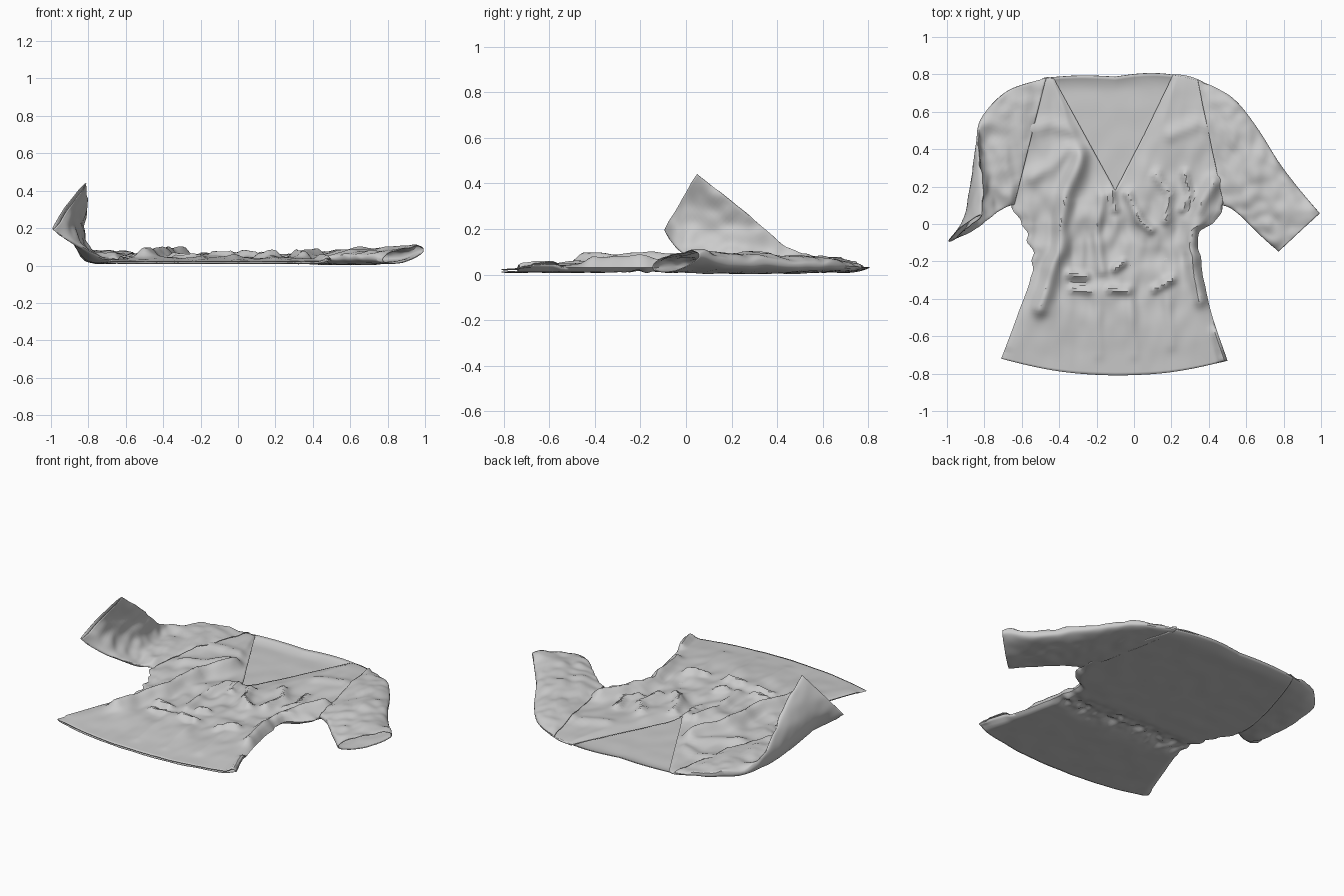
import bpy, bmesh, math
from mathutils import Vector, noise

if "Cube" in bpy.data.objects:
    bpy.data.objects.remove(bpy.data.objects["Cube"])


def spline(pts, t):
    """Catmull-Rom through tuples, t in 0..1."""
    f = t * (len(pts) - 1)
    i = min(int(f), len(pts) - 2)
    f -= i
    p1, p2 = pts[i], pts[i + 1]
    p0, p3 = pts[max(i - 1, 0)], pts[min(i + 2, len(pts) - 1)]
    return [0.5 * (2 * b + (c - a) * f + (2 * a - 5 * b + 4 * c - d) * f * f
                   + (3 * b - a - 3 * c + d) * f ** 3) for a, b, c, d in zip(p0, p1, p2, p3)]


def linear(pts, t):
    f = t * (len(pts) - 1)
    i = min(int(f), len(pts) - 2)
    f -= i
    return [a + (b - a) * f for a, b in zip(pts[i], pts[i + 1])]


def crumple(x, y, z, freq):
    return noise.noise(Vector((x, y, z)) * freq)


def ridge(x, y, pts, h, w):
    """A soft fold along a polyline."""
    p, best = Vector((x, y)), 9
    for a, b in zip(pts, pts[1:]):
        a, d = Vector(a), Vector(b) - Vector(a)
        k = max(0, min(1, (p - a).dot(d) / d.length_squared))
        best = min(best, (p - a - d * k).length)
    return h * math.exp(-(best / w) ** 2)


def step(a, b, t):
    t = max(0, min(1, (t - a) / (b - a)))
    return t * t * (3 - 2 * t)


# Panel borders, from hem to shoulder
LEFT = [(-.71, -.72), (-.62, -.48), (-.545, -.25), (-.57, -.05), (-.65, .10), (-.61, .4), (-.49, .78)]
RIGHT = [(.50, -.73), (.415, -.48), (.365, -.25), (.345, -.08), (.48, .10), (.47, .4), (.36, .765)]
MID = [(-.1, -.81), (-.1, -.53), (-.1, -.26), (-.1, -.03), (-.1, .18)]
NECK_L = MID + [(-.265, .48), (-.43, .78)]
NECK_R = MID + [(.055, .48), (.21, .80)]
BACK_MID = MID + [(-.1, .5), (-.1, .788)]

# Main folds on the front: path, height, width
FOLDS = [
    ([(-.27, .38), (-.37, .15), (-.41, -.15), (-.5, -.45)], .055, .045),
    ([(.42, .22), (.33, .05), (.31, -.15), (.36, -.4)], .045, .04),
    ([(-.17, .15), (-.2, -.05), (-.17, -.25)], .025, .03),
    ([(-.03, .16), (.03, .02), (.09, -.03)], .03, .025),
    ([(.12, .26), (.19, .16), (.17, .02)], .025, .025),
    ([(.27, .27), (.3, .16), (.26, .08)], .025, .02),
    ([(-.12, .17), (-.1, .08)], .03, .022),
    ([(-.6, .5), (-.45, .53), (-.33, .5)], .018, .04),
    ([(.2, .48), (.35, .54), (.5, .5)], .018, .04),
    ([(-.55, .25), (-.45, .3), (-.35, .4)], .02, .04),
    ([(-.2, -.35), (-.19, -.7)], .012, .03),
    ([(-.02, -.35), (.0, -.7)], .012, .03),
    ([(.17, -.3), (.2, -.65)], .012, .03),
    ([(-.34, -.27), (-.26, -.28)], .03, .025),
    ([(-.33, -.35), (-.24, -.36)], .022, .02),
    ([(-.13, -.35), (-.04, -.36)], .03, .022),
    ([(-.1, -.24), (-.06, -.21)], .03, .022),
    ([(.11, -.35), (.2, -.3)], .028, .022),
]


def front_z(x, y, u, v):
    z = .042 + sum(ridge(x, y, *f) for f in FOLDS)
    waist = math.exp(-((y + .08) / .25) ** 2)
    z += .012 * crumple(x, y, 0, 5) + (.006 + .016 * waist) * crumple(x, y * .6, 3, 15)
    z = .016 + (z - .016) * step(-.12, .22, v)
    opening = step(.8, 1, u) * step(.66, .72, v)
    z += (.03 - z) * opening * .85
    edge = min(1, u / .10) ** .5
    edge += (1 - edge) * step(.66, .74, v)
    edge *= min(1, (1 - v) / .07) ** .5
    z = .03 + (z - .03) * edge if v > .05 else .022 + (z - .022) * edge
    return z + ridge(x, y, [(.44, -.58), (.475, -.72)], .03, .025)


def back_z(x, y, u, v):
    rim = (1 - min(1, u / .07)) ** 2 * (1 - step(.66, .74, v))
    rim = max(rim, (1 - min(1, (1 - v) / .05)) ** 2)
    top = .03 if v > .05 else .022
    band = math.exp(-((y + .2 + .05 * crumple(x, 0, 7, 4)) / .07) ** 2)
    z = .009 + .003 * crumple(x, y, 9, 9) + band * (.016 + .022 * crumple(x, y, 5, 20))
    z = z + (top - z) * rim
    return max(z, .004) + ridge(x, y, [(.44, -.58), (.475, -.72)], .015, .025)


def finish(bm, name):
    mesh = bpy.data.meshes.new(name)
    bm.to_mesh(mesh)
    bm.free()
    ob = bpy.data.objects.new(name, mesh)
    bpy.context.collection.objects.link(ob)
    cloth = ob.modifiers.new("cloth_thickness", 'SOLIDIFY')
    cloth.thickness, cloth.offset = .004, -1
    bpy.ops.object.select_all(action='DESELECT')
    ob.select_set(True)
    bpy.context.view_layer.objects.active = ob
    bpy.ops.object.shade_smooth_by_angle(angle=math.radians(35))


def skin(bm, rows, flip):
    for a, b in zip(rows, rows[1:]):
        for i in range(len(a) - 1):
            q = [a[i], a[i + 1], b[i + 1], b[i]]
            bm.faces.new(q[::-1] if flip else q)


def panel(bm, side, centre, height, flip, bow_top):
    """Half a torso panel, from the side seam to the centre edge."""
    nu, nv, rows = 40, 96, []
    for j in range(nv + 1):
        v = j / nv
        s, c = spline(side, v), linear(centre, v)
        s[0] += .03 * crumple(s[0], s[1], 2, 16) * math.exp(-((s[1] + .05) / .2) ** 2)
        row = []
        for i in range(nu + 1):
            u = i / nu
            x, y = s[0] + (c[0] - s[0]) * u, s[1] + (c[1] - s[1]) * u
            bow = math.sin(math.pi * u)
            y += bow * (-.022 * (1 - v) ** 2 + bow_top * v ** 4)
            row.append(bm.verts.new((x, y, height(x, y, u, v))))
        rows.append(row)
    skin(bm, rows, flip)


# Torso: front halves with V opening, plus full back
bm = bmesh.new()
panel(bm, LEFT, NECK_L, front_z, False, .005)
panel(bm, RIGHT, NECK_R, front_z, True, .01)
panel(bm, LEFT, BACK_MID, back_z, True, .01)
panel(bm, RIGHT, BACK_MID, back_z, False, .03)
bmesh.ops.remove_doubles(bm, verts=bm.verts, dist=.0006)
finish(bm, "blouse_torso")


def sleeve(name, stations, flip):
    """Flattened tube; station = outer xyz, inner xyz, half thickness, sag, tilt."""
    bm, rows, n, m = bmesh.new(), [], 56, 64
    for j in range(n + 1):
        p = spline(stations, j / n)
        outer, inner, (th, sag, tilt) = Vector(p[:3]), Vector(p[3:6]), p[6:]
        up = Vector((math.sin(tilt), 0, math.cos(tilt)))
        ring = []
        for i in range(m):
            a = math.tau * i / m
            c, s = math.cos(a), math.sin(a)
            q = outer.lerp(inner, (1 - c) / 2)
            q += up * (th * math.copysign(abs(s) ** .7, s) - sag * (1 - c * c))
            top = 1 if s > 0 else .35
            q += up * top * (.022 * crumple(*q, 6) + .013 * crumple(*q, 16))
            q.z = max(q.z, .006)
            ring.append(bm.verts.new(q))
        rows.append(ring + ring[:1])
    skin(bm, rows, flip)
    finish(name=name, bm=bm)


# Sleeve lying flat
sleeve("flat_sleeve", [
    (.34, .77, .034, .48, .10, .034, .024, 0, 0),
    (.52, .675, .04, .49, .10, .04, .033, 0, 0),
    (.65, .52, .045, .53, .08, .042, .037, 0, 0),
    (.77, .33, .05, .59, .03, .045, .038, 0, 0),
    (.88, .185, .055, .68, -.06, .045, .036, 0, 0),
    (.99, .055, .085, .775, -.145, .04, .03, .012, 0)], True)

# Sleeve folded upward
sleeve("raised_sleeve", [
    (-.47, .78, .034, -.64, .10, .034, .024, 0, 0),
    (-.68, .71, .045, -.655, .10, .045, .034, 0, 0),
    (-.82, .56, .06, -.68, .09, .05, .035, .01, .2),
    (-.835, .43, .13, -.73, .06, .05, .032, .04, .7),
    (-.825, .30, .24, -.79, .02, .07, .028, .05, 1.2),
    (-.815, .17, .345, -.88, -.045, .12, .025, .03, 1.2),
    (-.815, .05, .44, -.985, -.095, .195, .025, .01, 1.1)], True)
